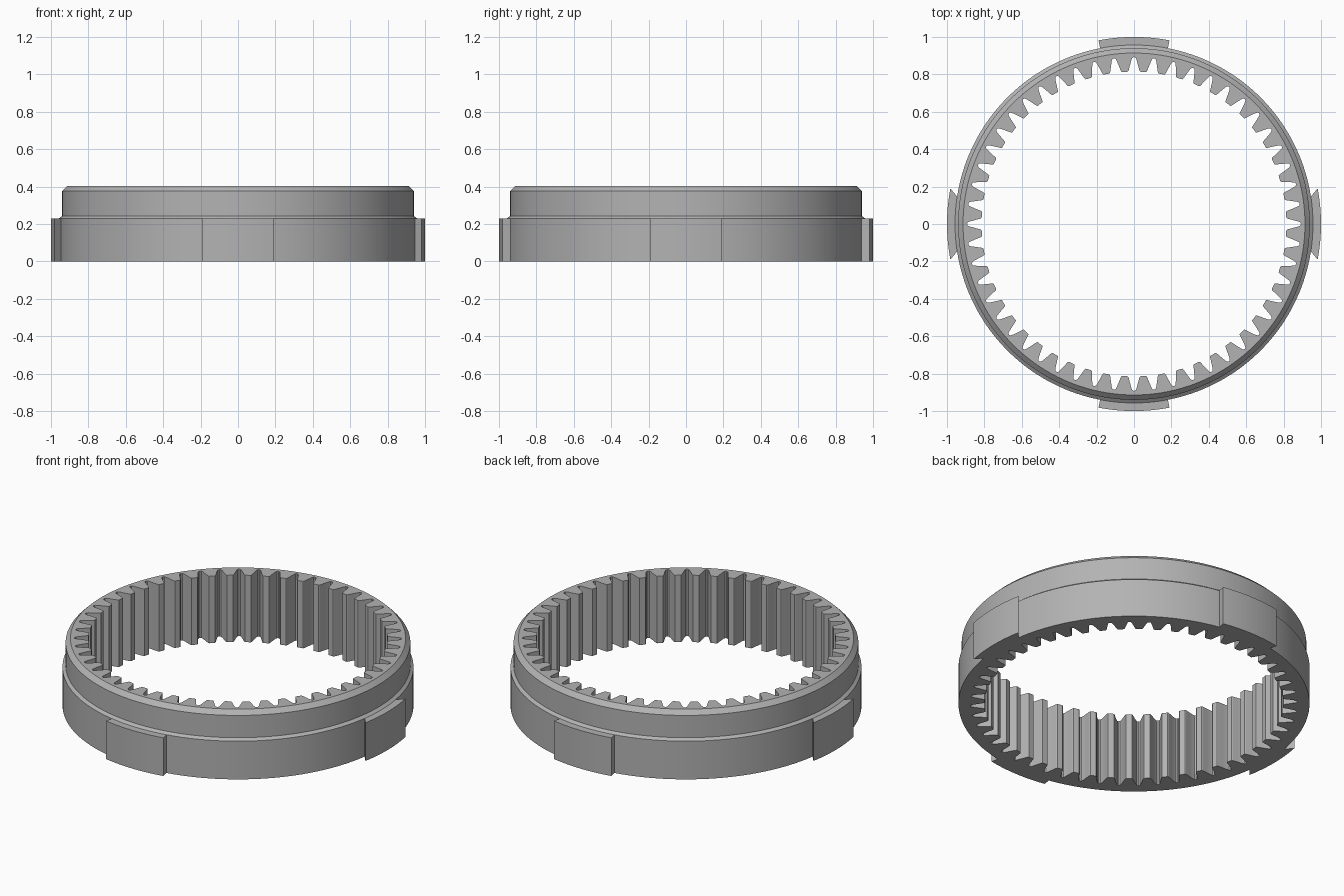
import bpy, bmesh
from math import sin, cos, pi, radians, asin

cube = bpy.data.objects.get("Cube")
if cube:
    bpy.data.objects.remove(cube)

steel = bpy.data.materials.new("steel grey")
steel.use_nodes = True
GREY = (0.45, 0.45, 0.45, 1)
steel.diffuse_color = GREY
steel.node_tree.nodes["Principled BSDF"].inputs["Base Color"].default_value = GREY

TEETH = 52
PITCH = 2 * pi / TEETH
TAB_HEIGHT = 0.23


def make_object(name, bm, angle):
    bmesh.ops.recalc_face_normals(bm, faces=bm.faces)
    mesh = bpy.data.meshes.new(name)
    bm.to_mesh(mesh)
    bm.free()
    mesh.materials.append(steel)
    ob = bpy.data.objects.new(name, mesh)
    bpy.context.collection.objects.link(ob)
    bpy.ops.object.select_all(action='DESELECT')
    ob.select_set(True)
    bpy.context.view_layer.objects.active = ob
    bpy.ops.object.shade_smooth_by_angle(angle=radians(angle))
    return ob


# Toothed ring: half a tooth from gap centre to tip, as (fraction of pitch, radius)
half = [(0, 0.893), (0.07, 0.890), (0.12, 0.880), (0.20, 0.852),
        (0.27, 0.828), (0.30, 0.819), (0.34, 0.815)]
tooth = half + [(1 - f, r) for f, r in reversed(half[1:])]
gear = [((i + f) * PITCH, r) for i in range(TEETH) for f, r in tooth]

# Outer wall as (radius, height): base, step, upper wall, chamfered rim
outer = [(0.957, 0), (0.957, TAB_HEIGHT), (0.94, 0.243), (0.94, 0.377), (0.914, 0.403)]
bm = bmesh.new()
loops = [[(r * cos(a), r * sin(a), 0) for a, r in gear]]
loops += [[(R * cos(a), R * sin(a), z) for a, r in gear] for R, z in outer]
loops += [[(r * cos(a), r * sin(a), 0.403) for a, r in gear]]
rings = [[bm.verts.new(p) for p in loop] for loop in loops]
n = len(gear)
for k, ring in enumerate(rings):
    above = rings[(k + 1) % len(rings)]
    for i in range(n):
        j = (i + 1) % n
        bm.faces.new((ring[i], ring[j], above[j], above[i]))
make_object("toothed_ring", bm, 25)


# Locating tabs: curved blocks, side pair undercut at the ends
def tab(name, centre, inner_half):
    outer_half = asin(0.19)
    bm = bmesh.new()
    steps = [i / 12 * 2 - 1 for i in range(13)]
    outline = [(1.0, t * outer_half) for t in steps]
    outline += [(0.942, -t * inner_half) for t in steps]
    verts = [bm.verts.new((r * cos(centre + a), r * sin(centre + a), 0)) for r, a in outline]
    face = bm.faces.new(verts)
    top = bmesh.ops.extrude_face_region(bm, geom=[face])
    for v in top["geom"]:
        if isinstance(v, bmesh.types.BMVert):
            v.co.z = TAB_HEIGHT
    make_object(name, bm, 25)


for name, quarter in (("left_tab", 0), ("back_tab", 1), ("right_tab", 2), ("front_tab", 3)):
    tab(name, quarter * pi / 2, 0.14 if quarter % 2 == 0 else 0.19)
